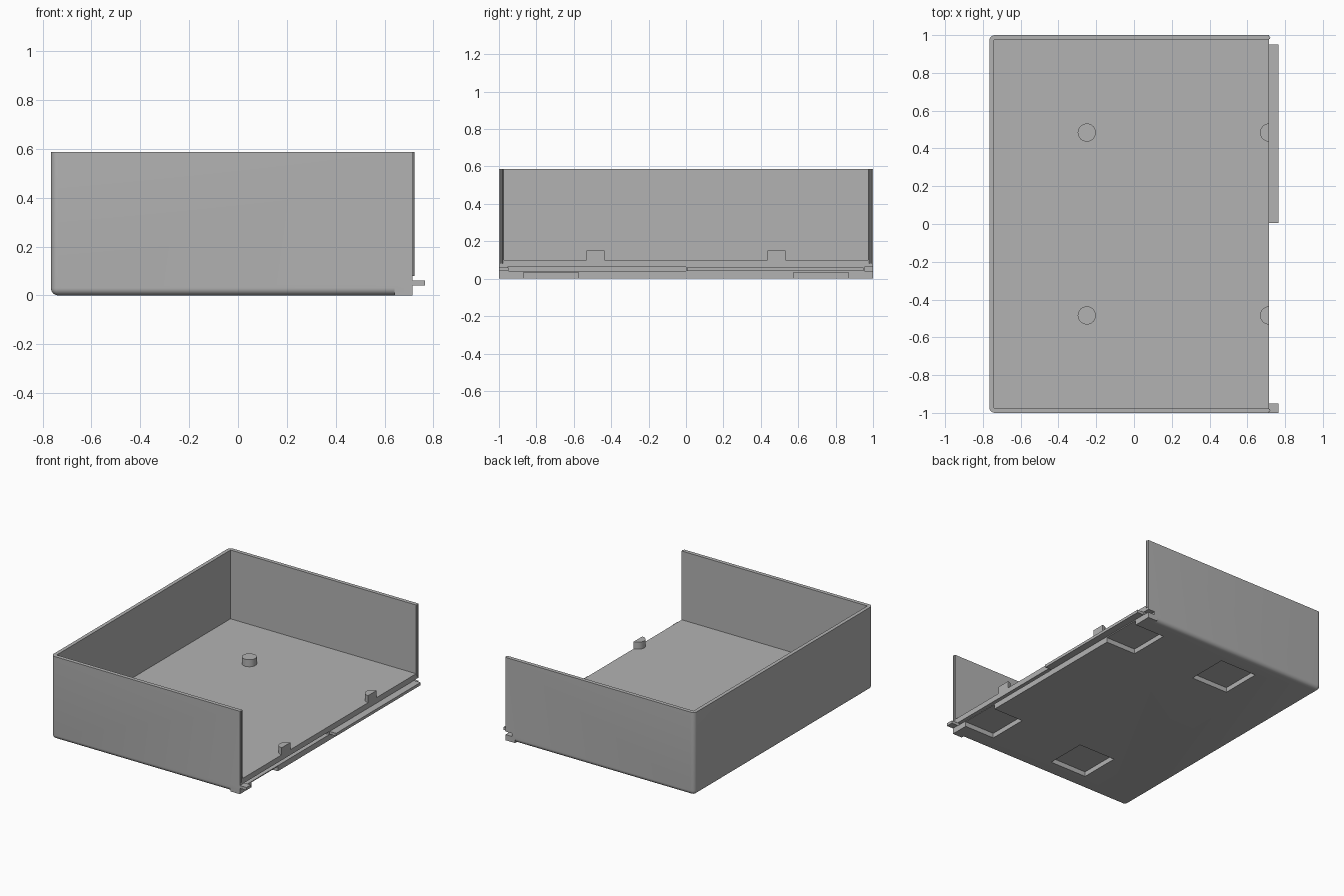
import bpy, bmesh, math

if "Cube" in bpy.data.objects:
    bpy.data.objects.remove(bpy.data.objects["Cube"])

grey = bpy.data.materials.new("plain grey")
grey.diffuse_color = (0.45, 0.45, 0.45, 1)
grey.use_nodes = True
grey.node_tree.nodes["Principled BSDF"].inputs["Base Color"].default_value = grey.diffuse_color

END = 0.715     # open end of the tray
FLOOR = 0.1     # inside floor height
TOP = 0.587


def finish(name, bm):
    bmesh.ops.recalc_face_normals(bm, faces=bm.faces)
    mesh = bpy.data.meshes.new(name)
    bm.to_mesh(mesh)
    bm.free()
    mesh.materials.append(grey)
    obj = bpy.data.objects.new(name, mesh)
    bpy.context.collection.objects.link(obj)
    return obj


def box_bm(x, y, z):
    bm = bmesh.new()
    bmesh.ops.create_cube(bm, size=1)
    for v in bm.verts:
        v.co = [r[0] if c < 0 else r[1] for c, r in zip(v.co, (x, y, z))]
    return bm


def box(name, x, y, z):
    return finish(name, box_bm(x, y, z))


def prism(name, points, z0, z1):
    bm = bmesh.new()
    face = bm.faces.new([bm.verts.new((x, y, z0)) for x, y in points])
    side = bmesh.ops.extrude_face_region(bm, geom=[face])["geom"]
    for v in side:
        if isinstance(v, bmesh.types.BMVert):
            v.co.z = z1
    return finish(name, bm)


def arc(cx, cy, r, a0, a1, n):
    return [(cx + r * math.cos(math.radians(a0 + (a1 - a0) * i / n)),
             cy + r * math.sin(math.radians(a0 + (a1 - a0) * i / n)))
            for i in range(n + 1)]


def boolean(target, tool, op):
    mod = target.modifiers.new(tool.name, 'BOOLEAN')
    mod.operation, mod.solver, mod.object = op, 'EXACT', tool
    bpy.context.view_layer.objects.active = target
    bpy.ops.object.modifier_apply(modifier=mod.name)
    bpy.data.objects.remove(tool)


def smooth(obj):
    bpy.ops.object.select_all(action='DESELECT')
    obj.select_set(True)
    bpy.context.view_layer.objects.active = obj
    bpy.ops.object.shade_smooth_by_angle(angle=math.radians(30))


# Tray body: rounded along the bottom and the closed-end corners
bm = box_bm((-0.766, END), (-1, 1), (0, TOP))
edges = []
for e in bm.edges:
    a, b = (v.co for v in e.verts)
    left = a.x < 0 and b.x < 0
    bottom = a.z < 0.01 and b.z < 0.01
    right = a.x > 0 and b.x > 0
    if (bottom and not right) or (left and abs(a.z - b.z) > 0.1):
        edges.append(e)
bmesh.ops.bevel(bm, geom=edges, offset=0.03, offset_type='OFFSET', segments=6,
                profile=0.5, affect='EDGES')
tray = finish("tray", bm)

# Square corner blocks at the open end
for s in (-1, 1):
    block = box("corner_block", (0.64, END), sorted((s * 0.94, s)), (0, 0.05))
    boolean(tray, block, 'UNION')

# Hollow interior
boolean(tray, box("hollow", (-0.74, 1), (-0.973, 0.973), (FLOOR, 1)), 'DIFFERENCE')

# Foot recesses underneath, the outer pair open at the end
for x in ((-0.31, -0.02), (0.478, 0.9)):
    for s in (-1, 1):
        y = sorted((s * 0.575, s * 0.87))
        boolean(tray, box("recess", x, y, (-0.1, 0.034)), 'DIFFERENCE')

# Slots in the end face that take the tongues of a matching tray
for y in ((-0.955, 0), (0.955, 1.1)):
    boolean(tray, box("slot", (0.662, 0.9), y, (0.04, 0.062)), 'DIFFERENCE')
smooth(tray)

# Tongues on the end face
box("long_tongue", (END - 0.01, 0.766), (0.005, 0.95), (0.041, 0.061))
box("short_tongue", (END - 0.01, 0.766), (-1, -0.95), (0.041, 0.061))

# Rounded ridges on the wall ends
for s in (-1, 1):
    ridge = prism("wall_ridge", arc(END, s * 0.986, 0.007, -90, 90, 6), 0.08, TOP)
    smooth(ridge)

# Pegs on the floor: round ones inside, half-round ones at the open end
for s in (-1, 1):
    peg = prism("floor_peg", arc(-0.25, s * 0.484, 0.048, 0, 348.75, 31), FLOOR - 0.01, 0.15)
    smooth(peg)
    half = prism("end_peg", arc(END, s * 0.484, 0.048, 90, 270, 16), FLOOR - 0.01, 0.15)
    smooth(half)
